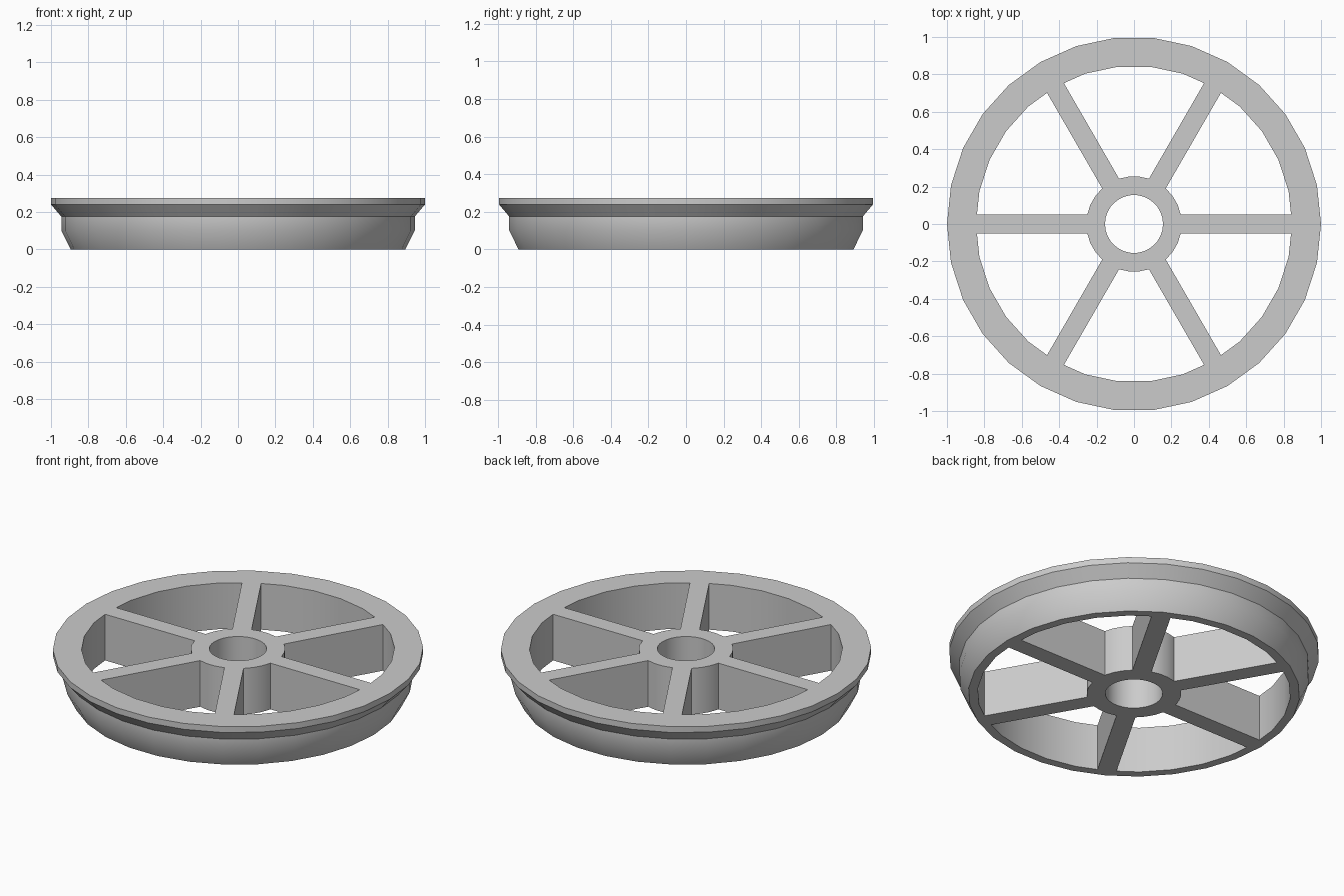
import bpy
import bmesh
from math import cos, sin, tan, pi, radians

cube = bpy.data.objects.get("Cube")
if cube:
    bpy.data.objects.remove(cube, do_unlink=True)

SIDES = 30
HEIGHT = 0.275
RIM_INNER = 0.845
HUB_OUTER = 0.255
HUB_HOLE = 0.155
HALF_WIDTH = 0.052

grey = bpy.data.materials.new("plain_grey")
grey.use_nodes = True
colour = (0.6, 0.6, 0.6, 1)
grey.diffuse_color = colour
grey.node_tree.nodes["Principled BSDF"].inputs["Base Color"].default_value = colour


def finish(name, bm):
    """Turn a bmesh into a shaded object."""
    bmesh.ops.recalc_face_normals(bm, faces=bm.faces)
    mesh = bpy.data.meshes.new(name)
    bm.to_mesh(mesh)
    bm.free()
    mesh.materials.append(grey)
    obj = bpy.data.objects.new(name, mesh)
    bpy.context.collection.objects.link(obj)
    bpy.ops.object.select_all(action="DESELECT")
    obj.select_set(True)
    bpy.context.view_layer.objects.active = obj
    bpy.ops.object.shade_smooth_by_angle(angle=radians(30))
    return obj


def lathe(name, profile):
    """Revolve a closed (radius, height) profile around the z axis."""
    bm = bmesh.new()
    rings = []
    for i in range(SIDES):
        a = 2 * pi * i / SIDES
        rings.append([bm.verts.new((r * cos(a), r * sin(a), z)) for r, z in profile])
    for i, ring in enumerate(rings):
        following = rings[(i + 1) % SIDES]
        for j in range(len(profile)):
            k = (j + 1) % len(profile)
            bm.faces.new((ring[j], following[j], following[k], ring[k]))
    return finish(name, bm)


def spoke(name, angle):
    """Full-height bar whose ends fit the facets of the hub and rim."""
    setback = HALF_WIDTH * tan(pi / SIDES)
    outline = [
        (HUB_OUTER, 0), (HUB_OUTER - setback, -HALF_WIDTH),
        (RIM_INNER - setback, -HALF_WIDTH), (RIM_INNER, 0),
        (RIM_INNER - setback, HALF_WIDTH), (HUB_OUTER - setback, HALF_WIDTH),
    ]
    bm = bmesh.new()
    base = bm.faces.new([bm.verts.new((x, y, 0)) for x, y in outline])
    top = bmesh.ops.extrude_face_region(bm, geom=[base], use_keep_orig=True)
    verts = [v for v in top["geom"] if isinstance(v, bmesh.types.BMVert)]
    bmesh.ops.translate(bm, verts=verts, vec=(0, 0, HEIGHT))
    obj = finish(name, bm)
    obj.rotation_euler.z = angle


# Rim with tapered foot and flared flange
lathe("rim", [
    (RIM_INNER, 0), (0.895, 0), (0.945, 0.1), (0.945, 0.175),
    (1, 0.24), (1, HEIGHT), (RIM_INNER, HEIGHT),
])

# Hub tube with axle hole
lathe("hub", [
    (HUB_HOLE, 0), (HUB_OUTER, 0), (HUB_OUTER, HEIGHT), (HUB_HOLE, HEIGHT),
])

# Six spokes
for n in range(6):
    spoke(f"spoke_{n + 1}", n * pi / 3)
